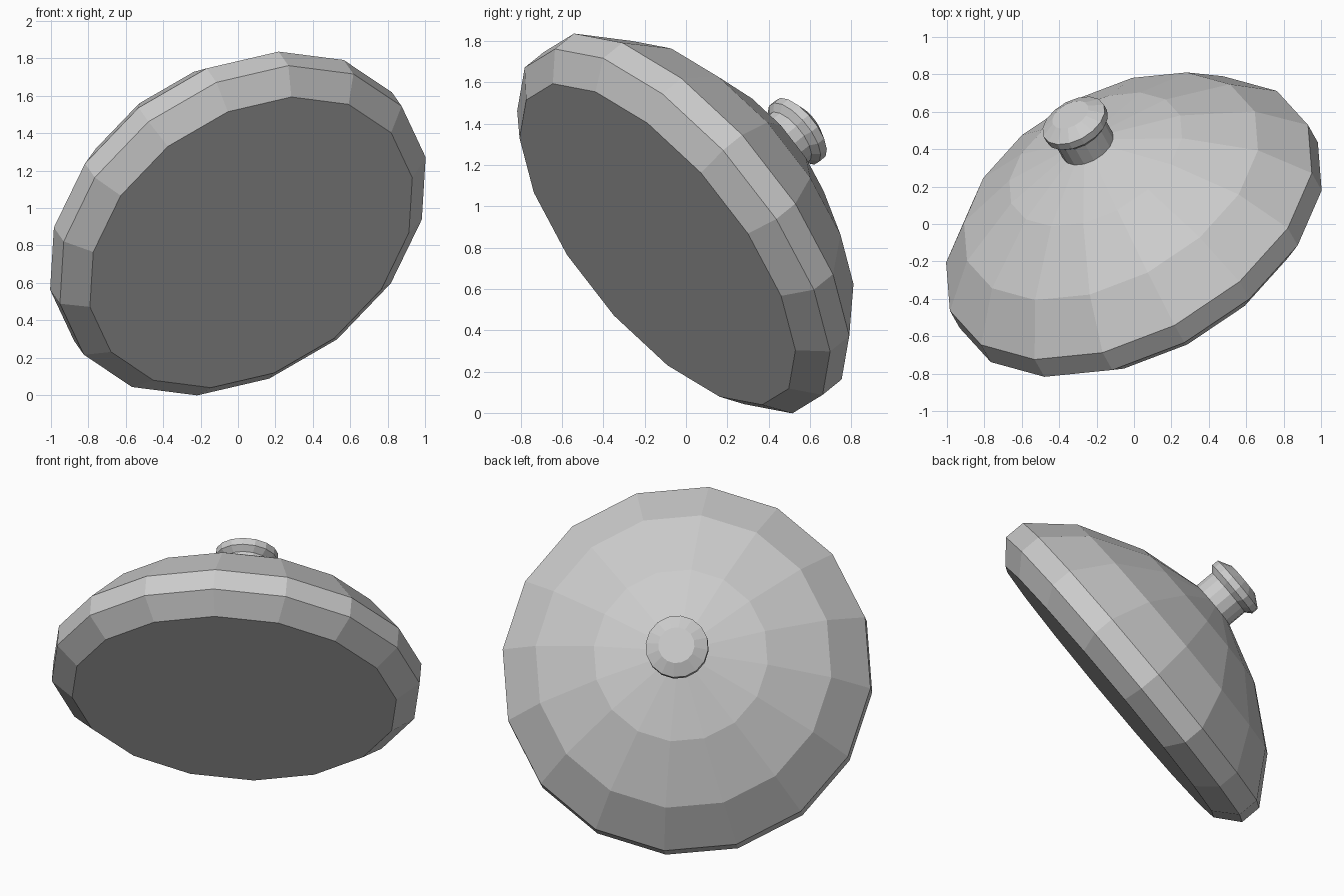
import bpy, bmesh
from math import cos, sin, tau
from mathutils import Vector, Matrix

if "Cube" in bpy.data.objects:
    bpy.data.objects.remove(bpy.data.objects["Cube"])

SIDES = 16

# Tilted frame of the lid: axis points up, back and left
axis = Vector((-0.404, 0.711, 0.575)).normalized()
across = Vector((0.226, -0.532, 0.816))
across = (across - axis * across.dot(axis)).normalized()
side = axis.cross(across)
frame = Matrix((across, side, axis)).transposed().to_4x4()
frame.translation = Vector((0.07, -0.138, 0.816))


def lathe(name, profile):
    """Closed flat-shaded solid of revolution from (radius, height) points."""
    bm = bmesh.new()
    rings = []
    for r, h in profile:
        rings.append([bm.verts.new(frame @ Vector((r * cos(tau * i / SIDES),
                                                   r * sin(tau * i / SIDES), h)))
                      for i in range(SIDES)])
    for a, b in zip(rings, rings[1:]):
        for i in range(SIDES):
            j = (i + 1) % SIDES
            bm.faces.new((a[i], a[j], b[j], b[i]))
    bm.faces.new(rings[0][::-1])
    bm.faces.new(rings[-1])
    bmesh.ops.recalc_face_normals(bm, faces=bm.faces)
    mesh = bpy.data.meshes.new(name)
    bm.to_mesh(mesh)
    bm.free()
    obj = bpy.data.objects.new(name, mesh)
    bpy.context.collection.objects.link(obj)
    return obj


# Domed lid with bevelled rim and flat underside
lathe("lid_dome", [(0.952, 0), (1.08, 0.11), (1.08, 0.24),
                   (0.868, 0.478), (0.51, 0.68), (0.15, 0.785)])

# Knob: straight stem, wider flange, chamfered top
lathe("lid_knob", [(0.15, 0.785), (0.15, 0.9), (0.183, 0.93),
                   (0.183, 0.972), (0.106, 1.015)])
